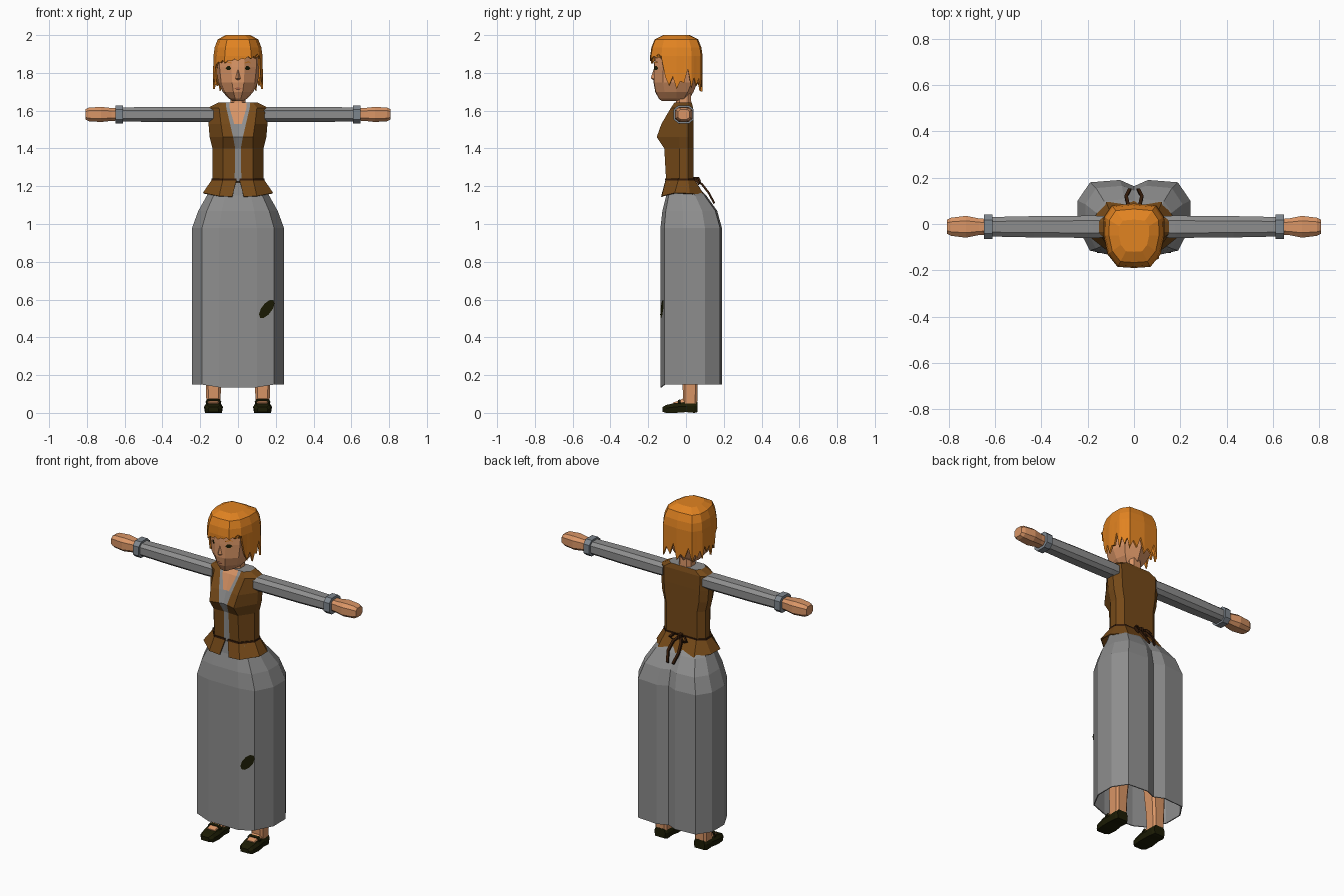
import bpy, math, random
from mathutils import Vector

if "Cube" in bpy.data.objects:
    bpy.data.objects.remove(bpy.data.objects["Cube"])

random.seed(4)


def material(name, rgb):
    m = bpy.data.materials.new(name)
    m.diffuse_color = [*(c ** 2.2 for c in rgb), 1]
    m.use_nodes = True
    m.node_tree.nodes["Principled BSDF"].inputs["Base Color"].default_value = m.diffuse_color
    return m


GREY = material("grey cloth", (.55, .55, .55))
CUFF = material("blue grey cuff", (.49, .52, .55))
BROWN = material("brown leather", (.46, .295, .12))
TIE = material("dark brown tie", (.22, .13, .07))
HAIR = material("orange hair", (.88, .51, .15))
SKIN = material("skin", (.85, .58, .40))
LIP = material("lip", (.66, .40, .29))
DARK = material("near black", (.13, .13, .05))


def build(name, verts, faces, mats, idx=None, thick=0):
    me = bpy.data.meshes.new(name)
    me.from_pydata([tuple(v) for v in verts], [], faces)
    for m in mats:
        me.materials.append(m)
    if idx:
        for p, i in zip(me.polygons, idx):
            p.material_index = i
    ob = bpy.data.objects.new(name, me)
    bpy.context.collection.objects.link(ob)
    if thick:
        mod = ob.modifiers.new("thickness", 'SOLIDIFY')
        mod.thickness = thick
    return ob


def loft(name, rings, mats, closed=True, caps=(True, True), rule=None, thick=0, flip=False):
    """Skin a list of equal rings; rule(row, column) picks the material."""
    n = len(rings[0])
    faces, idx = [], []
    for r in range(len(rings) - 1):
        for j in range(n if closed else n - 1):
            k = (j + 1) % n
            faces.append((r * n + j, r * n + k, (r + 1) * n + k, (r + 1) * n + j))
            idx.append(rule(r, min(j, n - 1 - j)) if rule else 0)
    if caps[0]:
        faces.append(tuple(reversed(range(n))))
        idx.append(0)
    if caps[1]:
        faces.append(tuple(range((len(rings) - 1) * n, len(rings) * n)))
        idx.append(0)
    if flip:
        faces = [f[::-1] for f in faces]
    return build(name, [v for r in rings for v in r], faces, mats, idx, thick)


def ring(half, z):
    """Full ring from a right half that runs front to back."""
    full = half + [(-x, y) for x, y in half[-2:0:-1]]
    return [(x, y, z) for x, y in full]


def octagon(a, b, c=.55):
    return [(a * c, -b), (a, -b * c), (a, b * c), (a * c, b),
            (-a * c, b), (-a, b * c), (-a, -b * c), (-a * c, -b)]


# Skirt
def skirt_half(rx, yf, yb, notch):
    m = (yf + yb) / 2
    h = (yb - yf) / 2
    return [(0, yf), (rx * .41, yf), (rx * .785, yf + .125 * h), (rx, m - .25 * h),
            (rx, m + .45 * h), (rx * .78, yb - .01), (rx * .25, yb), (0, yb - notch)]


skirt = [(.15, .243, -.135, .19, .027), (.98, .243, -.135, .19, .027), (1.07, .21, -.125, .165, .02),
         (1.15, .165, -.105, .108, .008), (1.22, .13, -.098, .04, 0)]
rings = [ring(skirt_half(*s[1:]), s[0]) for s in skirt]
rings[0] = [(x, y, .135 if y < -.12 else .15) for x, y, z in rings[0]]
loft("skirt", rings, [GREY], caps=(False, True), thick=.006)

# Patch on the skirt
pts = []
for i in range(10):
    t = i * math.tau / 10
    u, v = .058 * math.cos(t), .027 * math.sin(t)
    x, z = .152 + u * .6 - v * .8, .55 + u * .8 + v * .6
    pts.append((x, -.139 + max(0, x - .10) * .222, z))
build("skirt_patch", pts, [tuple(range(10))], [DARK])


# Bodice with open front over blouse and bare neckline
def bodice_half(a, b, bx, rx, yf, yc, yb):
    def y(x):
        return yc + (yf - yc) * x / bx
    return [(0, yc), (a, y(a)), (b, y(b)), (bx, yf), (rx, -.035), (rx, .01), (rx * .75, yb), (0, yb)]


bodice = [(1.225, .008, .018, .08, .135, -.105, -.105, .04),
          (1.40, .008, .015, .08, .135, -.115, -.110, .04),
          (1.46, .010, .026, .08, .150, -.155, -.135, .04),
          (1.53, .020, .042, .09, .156, -.130, -.110, .04),
          (1.615, .045, .062, .10, .160, -.080, -.080, .038),
          (1.642, .045, .065, .08, .105, -.062, -.060, .03)]
loft("bodice", [ring(bodice_half(*b[1:]), b[0]) for b in bodice], [GREY, BROWN, SKIN],
     rule=lambda r, c: 1 if c > 1 else (2 if c == 0 and r > 2 else 0))

# Peplum flaring below the waist, split at the front
top = [(.008, -.108, 1.235), (.08, -.107, 1.235), (.138, -.04, 1.235), (.138, .012, 1.235),
       (.10, .045, 1.235), (0, .045, 1.235)]
low = [(.03, -.132, 1.145), (.10, -.128, 1.148), (.186, -.06, 1.165), (.18, .02, 1.162),
       (.12, .095, 1.155), (0, .10, 1.15)]
mirror = lambda h: h + [(-x, y, z) for x, y, z in h[-2::-1]]
loft("peplum", [mirror(low), mirror(top)], [BROWN], closed=False, caps=(False, False), thick=.006)

# Waist cord
cord = [[(x * 1.02, y * 1.03, z) for x, y, z in mirror(top)] for _ in range(2)]
cord = [[(x, y, zz) for x, y, z in r] for r, zz in zip(cord, (1.230, 1.241))]
loft("waist_cord", cord, [TIE], closed=False, caps=(False, False), thick=.004)


# Bow at the back
def ribbon(name, path):
    offs = [Vector(o) for o in ((-.007, -.004, -.004), (.007, -.004, -.004), (.007, .004, .004), (-.007, .004, .004))]
    loft(name, [[Vector(p) + o for o in offs] for p in path], [TIE], flip=True)


for s, side in ((1, "right"), (-1, "left")):
    ribbon("bow_tail_" + side, [(.004 * s, .05, 1.235), (.026 * s, .085, 1.21), (.034 * s, .12, 1.165), (.018 * s, .15, 1.11)])
    ribbon("bow_loop_" + side, [(.004 * s, .05, 1.235), (.035 * s, .065, 1.245), (.055 * s, .075, 1.225), (.03 * s, .07, 1.21), (.004 * s, .055, 1.23)])
loft("bow_knot", [[(x, .055 + y, z) for x, y in octagon(.012, .015)] for z in (1.222, 1.248)], [TIE])


# Sleeves, cuffs and hands
def along_x(name, s, sections, mat):
    rings = [[(s * x, -.012 + a, 1.58 + b) for a, b in octagon(hy, hz)] for x, hy, hz in sections]
    loft(name, rings, [mat], flip=s < 0)


for s, side in ((1, "right"), (-1, "left")):
    along_x("sleeve_" + side, s, [(.13, .047, .038), (.18, .048, .04), (.43, .046, .04), (.62, .042, .037)], GREY)
    along_x("cuff_" + side, s, [(.61, .053, .048), (.648, .053, .048)], CUFF)
    along_x("hand_" + side, s, [(.64, .034, .033), (.67, .036, .034), (.725, .047, .040),
                               (.79, .039, .036), (.808, .03, .027)], SKIN)

    # Legs, feet and shoes
    legs = [(.04, .13, .022, .037), (.15, .13, .022, .04), (.45, .12, .02, .055), (.95, .10, .02, .07)]
    loft("leg_" + side, [[(s * cx + a, cy + b, z) for a, b in octagon(w, w, .7)] for z, cx, cy, w in legs], [SKIN])

    def along_y(name, sections, mat):
        loft(name, [[(s * .13 + x * hw, y, zb + (zt - zb) * h) for x, h in
                     ((-.9, 0), (.9, 0), (1, .6), (.75, 1), (-.75, 1), (-1, .6))]
                    for y, hw, zt, zb in sections], [mat], flip=True)
    along_y("shoe_" + side, [(-.125, .028, .03, .006), (-.105, .044, .042, 0), (-.055, .05, .053, 0),
                             (.0, .045, .056, .004), (.045, .044, .06, 0), (.06, .036, .058, .004)], DARK)
    along_y("instep_" + side, [(-.07, .03, .054, .03), (-.03, .034, .068, .03), (.0, .034, .085, .03)], SKIN)
    along_y("shoe_strap_" + side, [(-.042, .040, .068, .04), (-.028, .042, .073, .04)], DARK)

# Neck
loft("neck", [[(a, -.012 + b, z) for a, b in octagon(w, w)] for z, w in ((1.58, .05), (1.64, .04), (1.71, .038))], [SKIN])


# Head
def head_half(rx, yf, yb):
    return [(0, yf), (rx * .3, yf + .003), (rx * .85, yf + .05), (rx, -.05), (rx * .85, yb - .03), (0, yb)]


head = [(1.652, .03, -.13, .0), (1.665, .05, -.145, .02), (1.70, .082, -.163, .04), (1.75, .105, -.172, .06),
        (1.83, .115, -.17, .07), (1.90, .115, -.165, .07), (1.97, .09, -.13, .05)]
loft("head", [ring(head_half(*h[1:]), h[0]) for h in head], [SKIN])
build("nose", [(0, -.187, 1.772), (.016, -.168, 1.768), (-.016, -.168, 1.768), (0, -.169, 1.825), (0, -.168, 1.758)],
      [(0, 1, 3), (0, 3, 2), (0, 4, 1), (0, 2, 4)], [SKIN])
build("lips", [(-.022, -.171, 1.718), (0, -.174, 1.709), (.022, -.171, 1.718), (0, -.174, 1.725)], [(0, 1, 2, 3)], [LIP])

# Eyes and brows lie on the slanted face planes
for s, side in ((1, "right"), (-1, "left")):
    def on_face(outline):
        return [(s * x, -.171 + (x - .035) * .75, z) for x, z in outline]
    order = lambda n: [tuple(range(n))[::s]]
    build("eye_" + side, on_face([(.036, 1.823), (.044, 1.814), (.056, 1.814), (.067, 1.825), (.056, 1.836), (.044, 1.836)]), order(6), [DARK])
    build("brow_" + side, on_face([(.034, 1.849), (.058, 1.856), (.074, 1.847), (.058, 1.862), (.034, 1.855)]), order(5), [HAIR])

# Hair cap
outline = [(0, -.19), (.07, -.185), (.113, -.13), (.130, -.05), (.128, .03), (.095, .08), (0, .088)]
caps = [(1.89, 1), (1.935, .95), (1.977, .83), (2.0, .5)]
loft("hair_cap", [ring([(x * k, -.05 + (y + .05) * k) for x, y in outline], z) for z, k in caps],
     [HAIR], caps=(False, True), thick=.012)

# Hanging strands around the sides and back, short fringe at the front
base = ring(outline, 0)
upper, lower = [], []
for i, p in enumerate(base):
    q = base[(i + 1) % len(base)]
    for k in range(4):
        x, y, _ = Vector(p).lerp(Vector(q), k / 4)
        tooth = (0, .035, .012, .05)[k] * random.uniform(.7, 1.3)
        if y < -.125:
            z = 1.862 + .16 * min(x, .1) + tooth * .4
        else:
            z = 1.735 - .3 * max(0, y + .02) - (.02 if -.1 < y < -.03 else 0) + tooth * 1.5
        upper.append((x, y, 1.89))
        lower.append((x * 1.02, y, z))
loft("hair_strands", [lower, upper], [HAIR], caps=(False, False), thick=.01)
